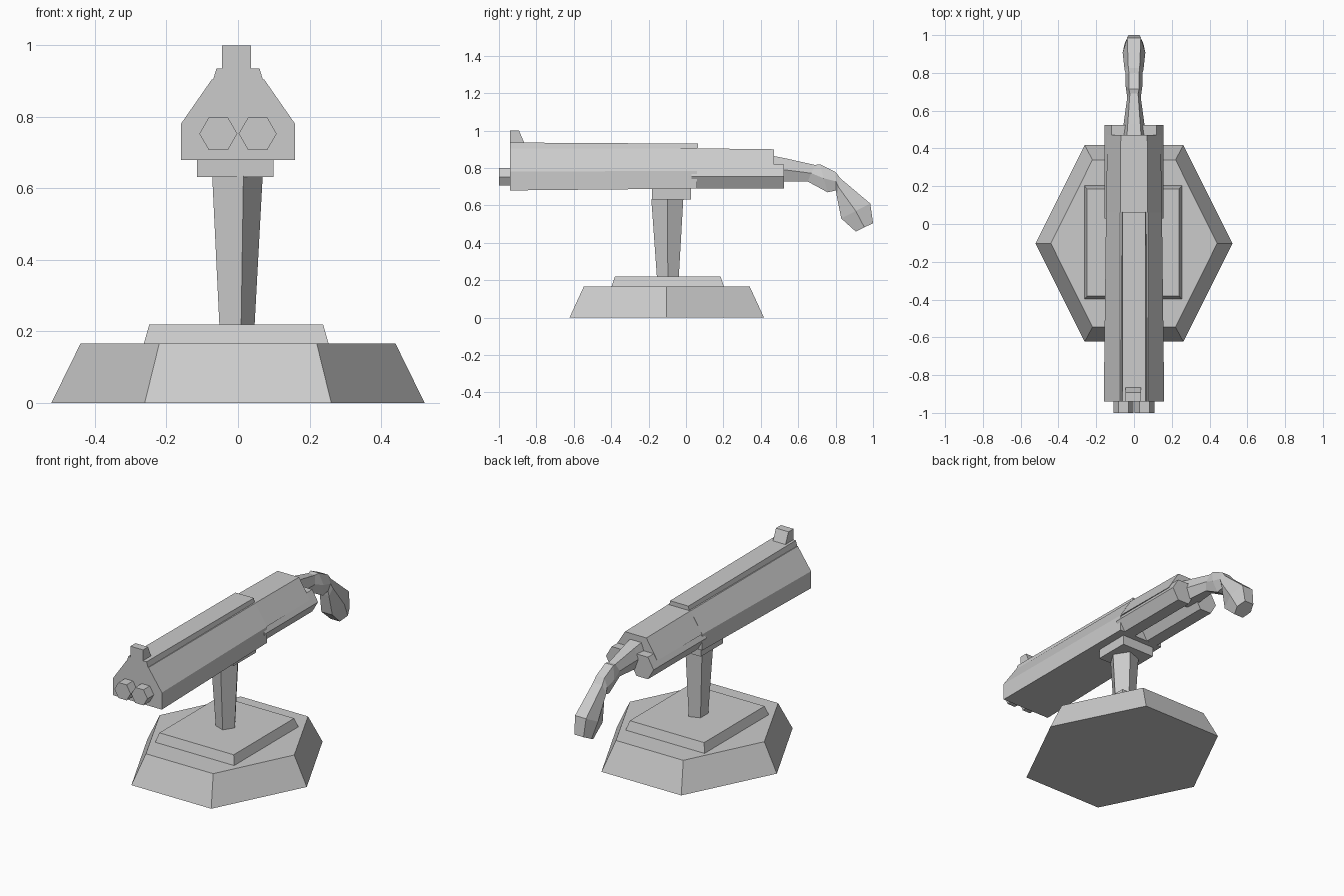
import bpy, bmesh
from math import cos, sin, pi

if "Cube" in bpy.data.objects:
    bpy.data.objects.remove(bpy.data.objects["Cube"])


def loft(name, rings):
    """Join equal-length point rings into a closed solid."""
    bm = bmesh.new()
    vs = [[bm.verts.new(p) for p in r] for r in rings]
    n = len(rings[0])
    for a, b in zip(vs, vs[1:]):
        for i in range(n):
            j = (i + 1) % n
            bm.faces.new((a[i], a[j], b[j], b[i]))
    bm.faces.new(vs[0][::-1])
    bm.faces.new(vs[-1])
    bmesh.ops.recalc_face_normals(bm, faces=bm.faces[:])
    me = bpy.data.meshes.new(name)
    bm.to_mesh(me)
    bm.free()
    ob = bpy.data.objects.new(name, me)
    bpy.context.collection.objects.link(ob)
    return ob


def rect(x0, x1, y0, y1, z):
    return [(x0, y0, z), (x1, y0, z), (x1, y1, z), (x0, y1, z)]


def ngon(n, cx, cy, rx, ry, z):
    return [(cx + rx * cos(2 * pi * i / n), cy + ry * sin(2 * pi * i / n), z) for i in range(n)]


def hex_y(cx, cz, r, y):
    return [(cx + r * cos(pi * i / 3), y, cz + r * sin(pi * i / 3)) for i in range(6)]


def mirrored(half, y):
    """Cross-section across y from its right-hand (x, z) points."""
    return [(x, y, z) for x, z in half] + [(-x, y, z) for x, z in reversed(half)]


# Stand: hexagonal base, plate, five-sided post, mounting block
K = 0.866
loft("base", [ngon(6, 0, -0.103, 0.522, 0.52 / K, 0), ngon(6, 0, -0.103, 0.44, 0.443 / K, 0.167)])
loft("plate", [rect(-0.265, 0.255, -0.4, 0.205, 0.16), rect(-0.248, 0.238, -0.38, 0.185, 0.22)])
loft("post", [ngon(5, -0.008, -0.097, 0.054, 0.061, 0.21), ngon(5, -0.009, -0.1, 0.078, 0.09, 0.635)])
loft("mount_block", [rect(-0.115, 0.099, -0.183, 0.026, z) for z in (0.632, 0.7)])

# Fore body and the shorter rear cover above the breech
loft("body", [mirrored([(0.16, 0.68), (0.16, 0.78), (0.073, 0.905)], -0.94),
              mirrored([(0.148, 0.69), (0.148, 0.785), (0.073, 0.905)], 0.06)])
loft("rear_cover", [mirrored([(0.147, 0.785), (0.072, 0.905)], 0.05),
                    mirrored([(0.142, 0.785), (0.07, 0.9)], 0.47)])

# Rib along the top with the front sight
loft("top_rib", [mirrored([(0.071, 0.9), (0.06, 0.936)], -0.94),
                 mirrored([(0.065, 0.9), (0.06, 0.93)], 0.063)])
loft("front_sight", [rect(-0.045, 0.037, -0.94, -0.86, 0.92),
                     rect(-0.045, 0.037, -0.94, -0.865, 0.935),
                     rect(-0.045, 0.037, -0.94, -0.893, 1.0)])

# Six-sided muzzles and breech tubes
for s, side in ((-1, "left"), (1, "right")):
    loft("muzzle_" + side, [hex_y(s * 0.055, 0.753, 0.053, y) for y in (-1.0, -0.9)])
    loft("breech_tube_" + side, [hex_y(s * 0.081, 0.755, 0.075, y) for y in (0.03, 0.525)])

# Curved grip: each station is top (y, z), bottom (y, z), half width
stations = [
    ((0.44, 0.87), (0.44, 0.73), 0.065),
    ((0.53, 0.852), (0.53, 0.728), 0.055),
    ((0.69, 0.816), (0.65, 0.728), 0.036),
    ((0.715, 0.82), (0.757, 0.67), 0.045),
    ((0.80, 0.778), (0.802, 0.68), 0.045),
    ((0.825, 0.745), (0.806, 0.65), 0.05),
    ((0.985, 0.61), (0.83, 0.53), 0.06),
    ((1.0, 0.505), (0.908, 0.46), 0.05),
]
rings = []
for (ty, tz), (by, bz), w in stations:
    my, mz = (ty + by) / 2, (tz + bz) / 2
    rings.append([(0.6 * w, ty, tz), (w, my, mz), (0.6 * w, by, bz),
                  (-0.6 * w, by, bz), (-w, my, mz), (-0.6 * w, ty, tz)])
loft("grip", rings)
